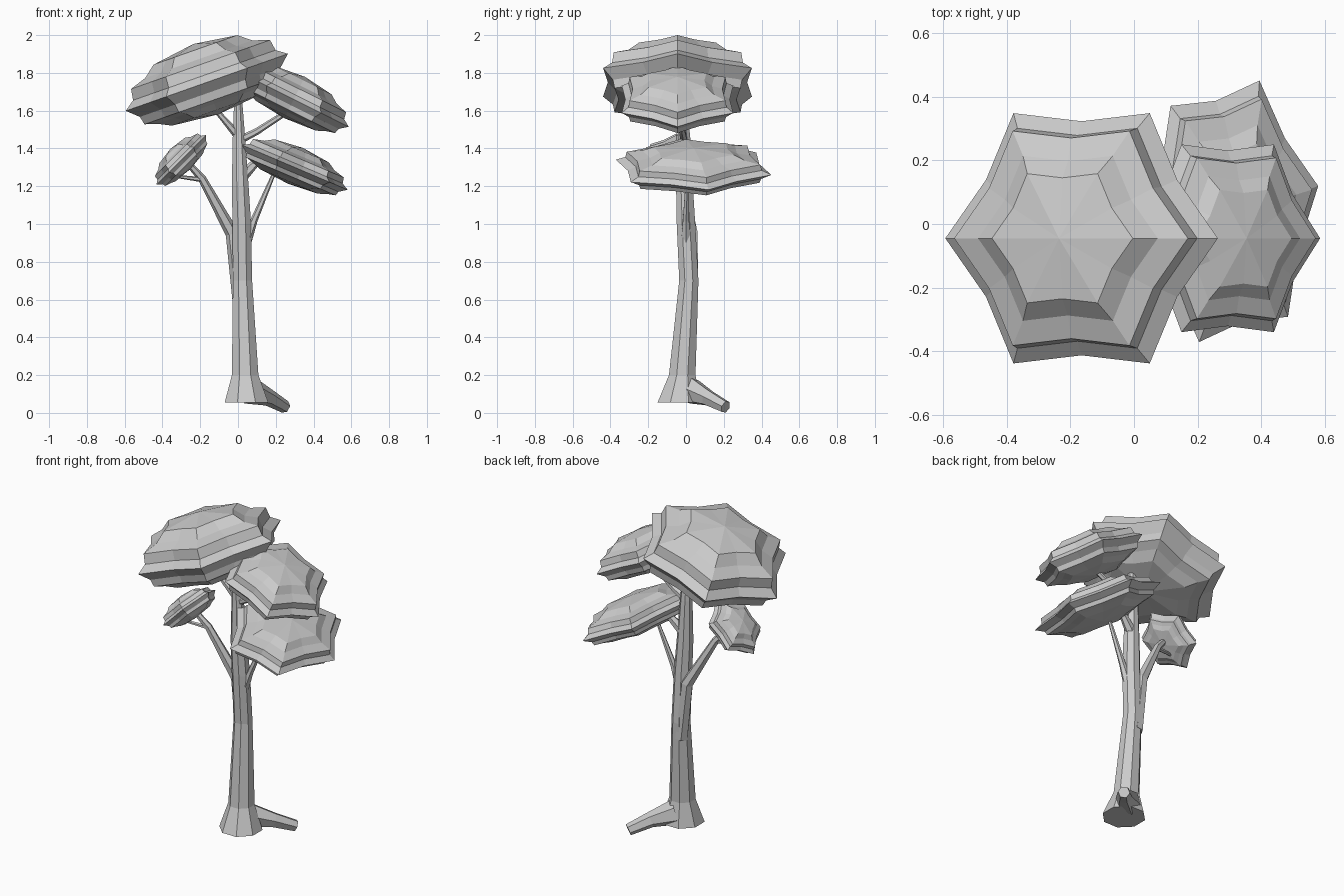
import bpy, math
from mathutils import Vector, Matrix

if "Cube" in bpy.data.objects:
    bpy.data.objects.remove(bpy.data.objects["Cube"])


def make_object(name, verts, faces):
    mesh = bpy.data.meshes.new(name)
    mesh.from_pydata(verts, [], faces)
    mesh.update()
    ob = bpy.data.objects.new(name, mesh)
    bpy.context.collection.objects.link(ob)
    return ob


def skin(rings, n):
    """Quads joining consecutive rings of n vertices, with end caps."""
    faces = [list(range(n))[::-1], [(rings - 1) * n + i for i in range(n)]]
    for r in range(rings - 1):
        for i in range(n):
            j = (i + 1) % n
            faces.append([r * n + i, r * n + j, (r + 1) * n + j, (r + 1) * n + i])
    return faces


def limb(name, path, sides=6, level=False):
    """Tapered tube along (x, y, z, radius) points."""
    pts = [Vector(p[:3]) for p in path]
    verts = []
    for k, p in enumerate(pts):
        d = (pts[min(k + 1, len(pts) - 1)] - pts[max(k - 1, 0)]).normalized()
        if level:
            d = Vector((0, 0, 1))
        u = (Vector((0, 1, 0)) - d * d.y).normalized()
        v = d.cross(u)
        for i in range(sides):
            a = math.tau * (i + 0.5) / sides
            verts.append(p + path[k][3] * (math.cos(a) * u + math.sin(a) * v))
    return make_object(name, verts, skin(len(path), sides))


# Stepped leaf-cluster profile (radius, height), bottom to top
PROFILE = [(.25, -.155), (.32, -.12), (.385, -.10), (.395, -.055), (.455, 0),
           (.40, .04), (.39, .10), (.30, .13), (.235, .182)]


def foliage(name, centre, tilt, size, spin=0):
    """Six-pointed stepped cluster, tilted about the y axis."""
    mat = (Matrix.Translation(centre) @ Matrix.Rotation(math.radians(tilt), 4, 'Y')
           @ Matrix.Diagonal((*size, 1)))
    n, verts = 12, []
    for r, h in PROFILE:
        for i in range(n):
            a = math.tau * i / n + math.radians(spin)
            rr = r * (.81 if i % 2 else 1)
            verts.append(mat @ Vector((rr * math.cos(a), rr * math.sin(a), h)))
    faces = skin(len(PROFILE), n)[2:]
    low, high = len(verts), len(verts) + 1
    verts += [mat @ Vector((0, 0, -.18)), mat @ Vector((0, 0, .215))]
    top = (len(PROFILE) - 1) * n
    for i in range(n):
        j = (i + 1) % n
        faces += [[low, j, i], [high, top + i, top + j]]
    return make_object(name, verts, faces)


# Trunk and root
limb("trunk", [(.045, -.035, .055, .125), (.038, -.02, .2, .076), (.024, .015, .7, .055),
               (.02, .0, 1.0, .053), (.012, -.008, 1.2, .048),
               (.005, -.01, 1.45, .036), (0, -.02, 1.7, .02)], 8, True)
limb("root", [(.06, .02, .12, .075), (.165, .115, .08, .045), (.25, .21, .031, .034)])

# Branches
limb("left_branch", [(.01, .03, .6, .04), (-.03, .03, .95, .036),
                     (-.19, -.02, 1.24, .022), (-.27, -.045, 1.33, .016)])
limb("left_twig", [(-.18, -.02, 1.235, .016), (-.23, -.03, 1.24, .012), (-.31, -.05, 1.25, .009)])
limb("right_branch", [(.04, 0, .9, .03), (.085, 0, 1.02, .019), (.2, .01, 1.29, .009)])
limb("inner_right_branch", [(.02, .0, 1.25, .032), (.1, .02, 1.33, .022), (.24, .04, 1.36, .014)])
limb("upper_right_branch", [(.0, -.01, 1.44, .022), (.1, -.02, 1.49, .018), (.27, -.04, 1.6, .014)])
limb("upper_left_branch", [(.015, -.01, 1.45, .024), (-.08, -.03, 1.56, .016), (-.15, -.04, 1.64, .012)])

# Leaf clusters
foliage("main_canopy", (-.165, -.045, 1.75), -19.4, (1, 1, 1))
foliage("upper_right_canopy", (.295, -.045, 1.66), 26.5, (.715, .75, .62))
foliage("lower_right_canopy", (.30, .04, 1.30), 23, (.68, .96, .52), 10.5)
foliage("left_canopy", (-.30, -.05, 1.34), -45, (.41, .41, .38))
